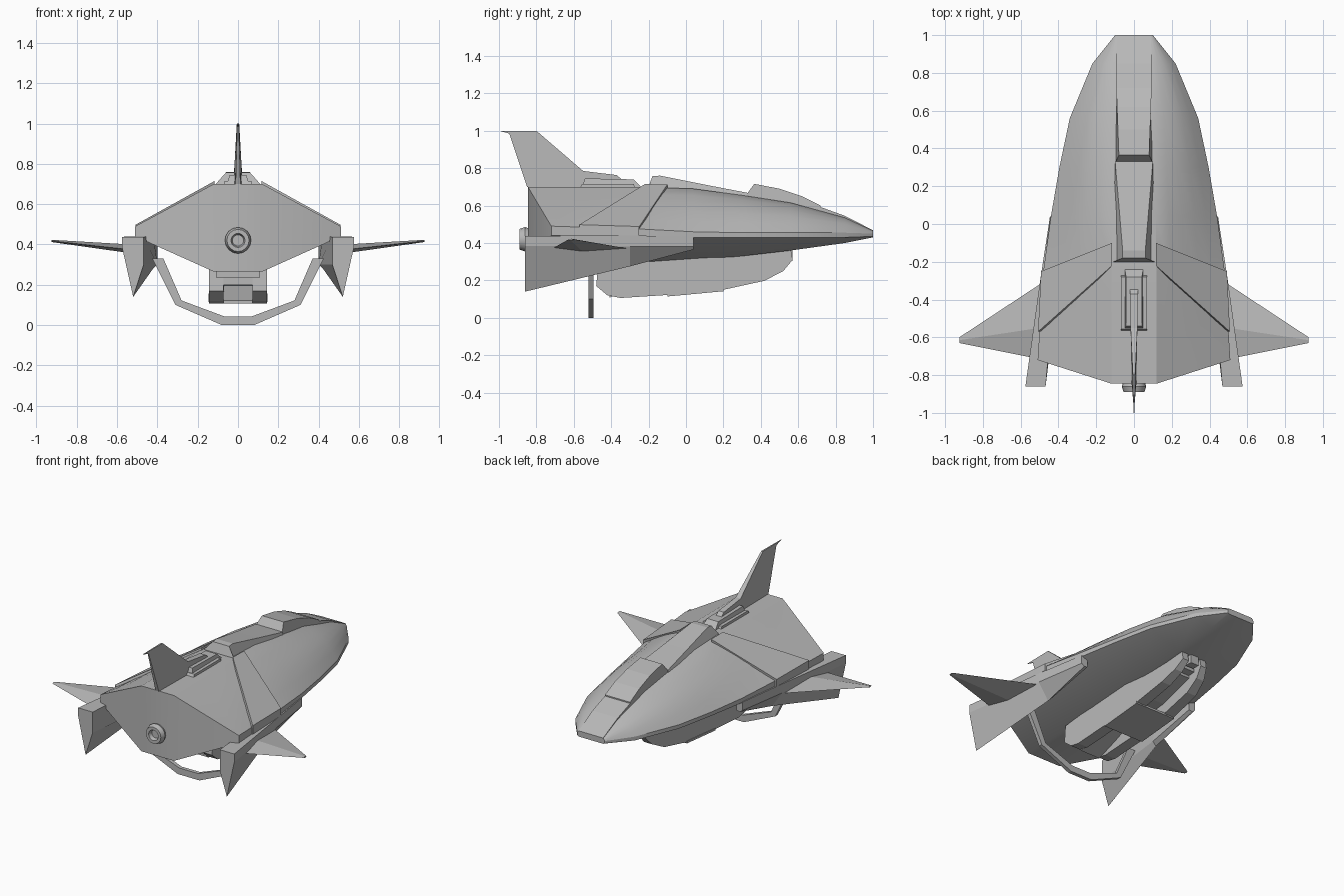
import bpy, bmesh, math

if "Cube" in bpy.data.objects:
    bpy.data.objects.remove(bpy.data.objects["Cube"])

grey = bpy.data.materials.new("hull_grey")
grey.diffuse_color = (0.48, 0.48, 0.48, 1)
grey.use_nodes = True
grey.node_tree.nodes["Principled BSDF"].inputs["Base Color"].default_value = grey.diffuse_color


def finish(name, bm, mirror=False, smooth=None):
    bmesh.ops.remove_doubles(bm, verts=bm.verts, dist=1e-5)
    bmesh.ops.recalc_face_normals(bm, faces=bm.faces)
    me = bpy.data.meshes.new(name)
    bm.to_mesh(me)
    bm.free()
    me.materials.append(grey)
    ob = bpy.data.objects.new(name, me)
    bpy.context.collection.objects.link(ob)
    if smooth:
        for p in me.polygons:
            p.use_smooth = True
        me.set_sharp_from_angle(angle=math.radians(smooth))
    if mirror:
        ob.modifiers.new("Mirror", 'MIRROR')
    return ob


def skin(bm, rings, closed=True):
    """Join rings of points with quads."""
    vs = [[bm.verts.new(p) for p in r] for r in rings]
    n = len(vs[0])
    for a, b in zip(vs, vs[1:]):
        for i in range(n if closed else n - 1):
            j = (i + 1) % n
            bm.faces.new((a[i], a[j], b[j], b[i]))
    return vs


def loft(name, rings, mirror=False, smooth=None):
    bm = bmesh.new()
    vs = skin(bm, rings)
    bm.faces.new(vs[0])
    bm.faces.new(vs[-1])
    return finish(name, bm, mirror, smooth)


def slab(name, pts, mirror=False):
    """Side profile (y, z, half width, centre x) given a width at each point."""
    pts = [p if len(p) == 4 else (*p, 0) for p in pts]
    return loft(name, [[(c - w, y, z) for y, z, w, c in pts],
                       [(c + w, y, z) for y, z, w, c in pts]], mirror)


# Hull: y, rim half width, rim low z, rim high z, roof half width, roof z,
# bottom half width, bottom z, side bulge
sections = [
    (1.0, .10, .435, .45, .09, .465, .09, .43, .003),
    (.85, .22, .43, .455, .095, .535, .10, .40, .018),
    (.56, .34, .43, .455, .10, .615, .12, .36, .03),
    (.30, .395, .43, .455, .105, .655, .12, .33, .03),
    (.04, .44, .43, .46, .115, .69, .12, .307, .02),
    (-.25, .48, .44, .475, .12, .70, .12, .287, .008),
]
STEPS = 5


def half(roof, rim_hi, rim_lo, bottom, bulge):
    pts = []
    for i in range(STEPS + 1):
        t = i / STEPS
        p = [a + (b - a) * t for a, b in zip(roof, rim_hi)]
        s = bulge * math.sin(math.pi * t)
        pts.append((p[0] + s * .55, p[1], p[2] + s * .85))
    return pts + [rim_lo, bottom]


rings = [half((rw, y, rz), (w, y, hi), (w, y, lo), (bw, y, bz), k)
         for y, w, lo, hi, rw, rz, bw, bz, k in sections]
rings.append(half((.12, -.53, .70), (.51, -.72, .49), (.51, -.72, .44), (.12, -.845, .265), 0))
full = [r + [(-x, y, z) for x, y, z in reversed(r)] for r in rings]
bm = bmesh.new()
vs = skin(bm, full)
bm.faces.new(vs[0])
end, n = vs[-1], STEPS + 3
left = end[n:][::-1]
right = end[:n]
top_r, top_l = bm.verts.new((.12, -.845, .70)), bm.verts.new((-.12, -.845, .70))
bm.faces.new((left[0], right[0], top_r, top_l))
bm.faces.new((top_l, top_r, right[-1], left[-1]))
for side, top in ((right, top_r), (left, top_l)):
    bm.faces.new(side[:STEPS + 1] + [top])
    bm.faces.new((top, side[STEPS], side[STEPS + 1], side[STEPS + 2]))
finish("hull", bm, smooth=25)

# Canopy, nose deck and dorsal spine
slab("canopy", [(.32, .62, .095), (.33, .668, .095), (.365, .716, .08), (.5, .69, .085),
                (.62, .65, .09), (.72, .6, .093), (.72, .54, .093)])
slab("nose_deck", [(.72, .54, .093), (.72, .592, .093), (.85, .545, .093),
                   (1.0, .468, .09), (1.0, .45, .09)])
slab("dorsal_spine", [(.33, .62, .1), (.33, .668, .1), (.1, .712, .08), (-.14, .76, .06),
                      (-.18, .757, .06), (-.2, .70, .11), (-.2, .66, .11)])

# Raised side panels wrapping over the rim
outer = [[(.116, -.1, .712), (.116, -.22, .715)],
         [(.492, -.25, .488), (.508, -.57, .498)],
         [(.492, -.25, .44), (.508, -.57, .44)]]
inner = [[(.116, -.1, .66), (.116, -.22, .66)],
         [(.45, -.25, .46), (.465, -.57, .46)],
         [(.45, -.25, .44), (.465, -.57, .44)]]
loft("side_panel", [[o[0], o[1], i[1], i[0]] for o, i in zip(outer, inner)], mirror=True)

# Tail fin and its pedestal
slab("tail_plate", [(-.27, .69, .07), (-.28, .716, .068), (-.555, .716, .068), (-.57, .69, .07)])
slab("tail_pedestal", [(-.23, .69, .05), (-.28, .74, .042), (-.54, .745, .042), (-.56, .69, .055)])
slab("tail_fin", [(-.3, .70, .02), (-.37, .763, .02), (-.55, .785, .018), (-.8, 1.0, .006),
                  (-1.0, 1.0, .002), (-.945, .985, .004), (-.85, .70, .012)])

# Side fairings ending in downward fins
fair = [(.04, [(.40, .435), (.445, .435), (.445, .38), (.425, .365), (.40, .37)]),
        (-.30, [(.42, .44), (.497, .44), (.497, .38), (.425, .275), (.40, .30)]),
        (-.86, [(.468, .438), (.575, .438), (.575, .385), (.52, .14), (.468, .30)])]
loft("side_fairing", [[(x, y, z) for x, z in pts] for y, pts in fair], mirror=True)

# Wings
root = [(-.32, .372), (-.55, .398), (-.715, .37), (-.55, .352)]
tip = [(-.6, .418), (-.615, .423), (-.63, .418), (-.615, .412)]
loft("wing", [[(.50, y, z) for y, z in root], [(.925, y, z) for y, z in tip]], mirror=True)

# Exhaust nozzle
prof = [(.055, -.83), (.065, -.86), (.055, -.89), (.035, -.89), (.028, -.865)]
loft("exhaust_nozzle", [[(r * math.cos(a * math.pi / 8), y, .42 + r * math.sin(a * math.pi / 8))
                         for a in range(16)] for r, y in prof], smooth=30)

# Landing hoop
path = [((.425, .33), (.37, .33)), ((.31, .10), (.28, .122)), ((.08, 0), (.068, .043))]
path += [((-o[0], o[1]), (-i[0], i[1])) for o, i in reversed(path)]
loft("landing_hoop", [[(o[0], -.52, o[1]), (o[0], -.495, o[1]), (i[0], -.495, i[1]),
                       (i[0], -.52, i[1])] for o, i in path])

# Belly pod: two rails, a recessed core, cross plate and rear ramp
slab("pod_rail", [(-.47, .28, .037, .108), (-.48, .17, .037, .108), (-.42, .12, .037, .108),
                  (-.35, .106, .037, .108), (-.1, .122, .037, .108), (.2, .15, .037, .108),
                  (.42, .198, .034, .1), (.52, .25, .028, .085), (.57, .31, .022, .07),
                  (.56, .37, .022, .07), (.2, .35, .037, .108)], mirror=True)
slab("pod_core", [(-.47, .29, .075), (-.47, .2, .075), (-.1, .19, .075), (.2, .215, .075),
                  (.45, .28, .07), (.45, .36, .07)])
slab("pod_cross_plate", [(-.1, .114, .147), (.2, .142, .147), (.2, .156, .147), (-.1, .128, .147)])
slab("pod_rear_ramp", [(-.41, .108, .072), (-.41, .122, .072), (-.2, .2, .072), (-.16, .2, .072)])
slab("pod_mount", [(-.49, .235, .11), (-.49, .28, .11), (.5, .36, .08), (.5, .30, .08)])
slab("pod_nose_clip", [(.52, .305, .03), (.57, .305, .03), (.57, .37, .03), (.52, .37, .03)])
